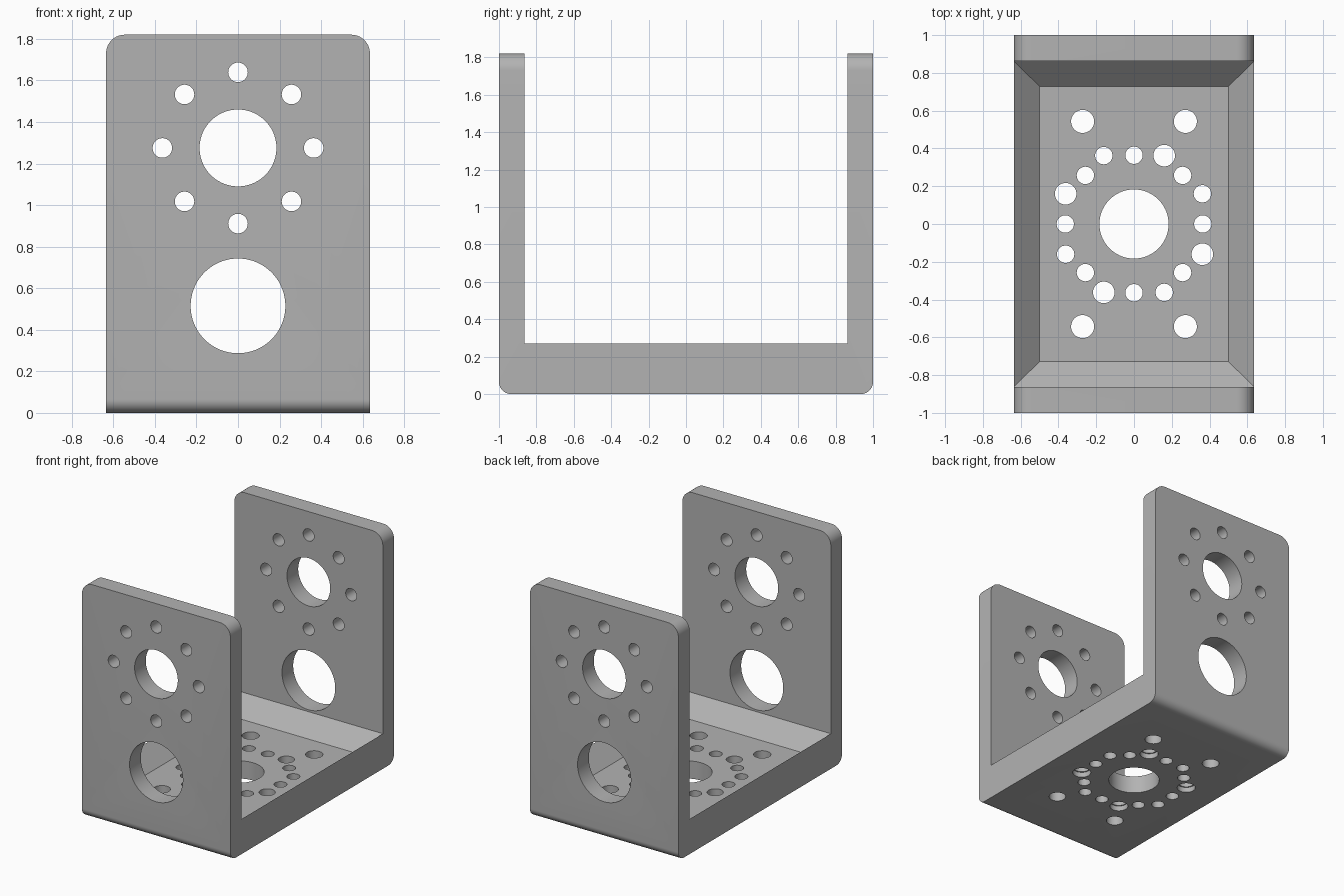
import bpy, bmesh
from math import cos, sin, pi, radians
from mathutils import Matrix, Vector

cube = bpy.data.objects.get("Cube")
if cube:
    bpy.data.objects.remove(cube)

W, H = 0.635, 1.82           # half width, height
WALL_IN, RIM, FLOOR = 0.863, 0.272, 0.137

metal = bpy.data.materials.new("grey metal")
metal.use_nodes = True
grey = (0.45, 0.45, 0.45, 1)
metal.diffuse_color = grey
metal.node_tree.nodes["Principled BSDF"].inputs["Base Color"].default_value = grey


def to_object(name, bm):
    bmesh.ops.recalc_face_normals(bm, faces=bm.faces)
    mesh = bpy.data.meshes.new(name)
    bm.to_mesh(mesh)
    bm.free()
    mesh.materials.append(metal)
    obj = bpy.data.objects.new(name, mesh)
    bpy.context.collection.objects.link(obj)
    return obj


def drill(bm, x, y, r, z0, z1, segs=48):
    bmesh.ops.create_cone(bm, cap_ends=True, segments=segs, radius1=r, radius2=r,
                          depth=z1 - z0,
                          matrix=Matrix.Translation((x, y, (z0 + z1) / 2)))


def cut(target, cutter):
    cutter.hide_render = True
    mod = target.modifiers.new(cutter.name, 'BOOLEAN')
    mod.operation = 'DIFFERENCE'
    mod.solver = 'EXACT'
    mod.object = cutter
    bpy.context.view_layer.objects.active = target
    bpy.ops.object.modifier_apply(modifier=mod.name)
    bpy.data.objects.remove(cutter)


# Solid block with rounded bottom edges and rounded plate corners
bm = bmesh.new()
bmesh.ops.create_cube(bm, size=1, matrix=Matrix.Translation((0, 0, H / 2))
                      @ Matrix.Diagonal((2 * W, 2, H, 1)))


def edges_along(axis, z):
    return [e for e in bm.edges
            if abs((e.verts[0].co - e.verts[1].co).normalized()[axis]) > 0.9
            and all(abs(v.co.z - z) < 0.01 for v in e.verts)]


for axis, z, r in ((0, 0, 0.065), (1, H, 0.09)):
    bmesh.ops.bevel(bm, geom=edges_along(axis, z), offset=r, segments=10,
                    profile=0.5, affect='EDGES')
bracket = to_object("u_bracket", bm)

# Channel between the plates, ending in a sloped pocket in the base
bm = bmesh.new()
over = W + 0.001
for hx, hy, z in ((0.5, 0.728, FLOOR), (over, WALL_IN, RIM), (over, WALL_IN, 2.2)):
    for sx in (-1, 1):
        for sy in (-1, 1):
            bm.verts.new((sx * hx, sy * hy, z))
bmesh.ops.convex_hull(bm, input=bm.verts)
cut(bracket, to_object("channel_cutter", bm))

# Holes through both upright plates
bm = bmesh.new()
drill(bm, 0, 1.275, 0.185, -1.2, 1.2, 72)
drill(bm, 0, 0.515, 0.228, -1.2, 1.2, 72)
for i in range(8):
    a = i * pi / 4
    drill(bm, 0.364 * cos(a), 1.275 + 0.364 * sin(a), 0.047, -1.2, 1.2)
bm.transform(Matrix.Rotation(radians(90), 4, 'X'))
cut(bracket, to_object("plate_hole_cutter", bm))

# Holes through the base: bore, corner holes, ring and four wider ones
bm = bmesh.new()
drill(bm, 0, 0, 0.183, -0.1, 0.2, 72)
for sx in (-1, 1):
    for sy in (-1, 1):
        drill(bm, sx * 0.272, sy * 0.543, 0.061, -0.1, 0.2)
for i in range(8):
    a = i * pi / 4
    drill(bm, 0.364 * cos(a), 0.364 * sin(a), 0.046, -0.1, 0.2)
wide = [Matrix.Rotation(i * pi / 2, 2) @ Vector((0.16, 0.362)) for i in range(4)]
for p in wide:
    drill(bm, p.x, p.y, 0.057, -0.1, 0.2)
    drill(bm, -p.x, p.y, 0.046, -0.1, 0.2)
cut(bracket, to_object("base_hole_cutter", bm))

# Shallow recesses under the four wider holes
bm = bmesh.new()
for p in wide:
    drill(bm, p.x, p.y, 0.066, -0.1, 0.04)
cut(bracket, to_object("recess_cutter", bm))

bpy.ops.object.select_all(action='DESELECT')
bracket.select_set(True)
bpy.context.view_layer.objects.active = bracket
bpy.ops.object.shade_smooth_by_angle(angle=radians(30))
